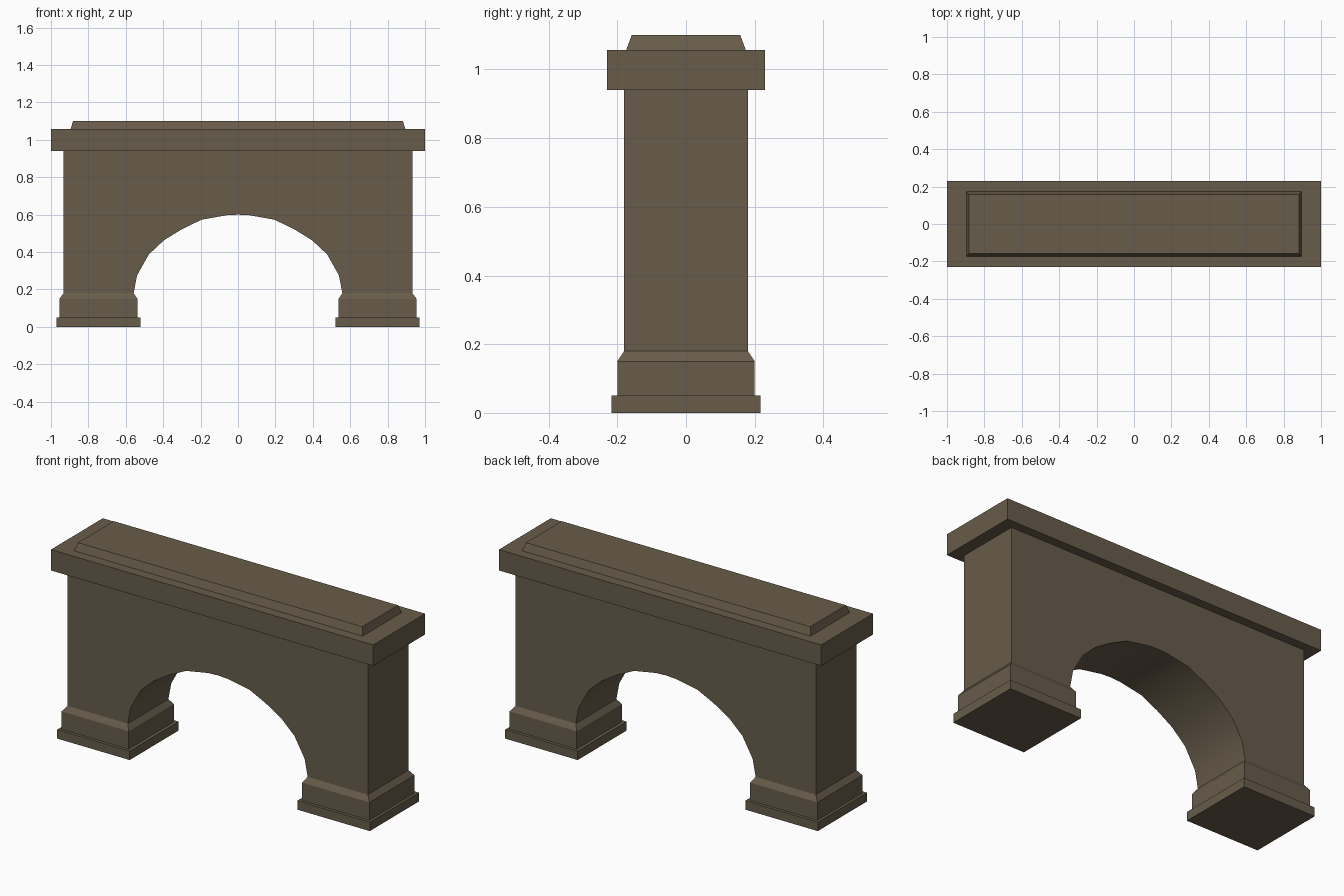
import bpy, bmesh, math

if "Cube" in bpy.data.objects:
    bpy.data.objects.remove(bpy.data.objects["Cube"])

stone = bpy.data.materials.new("brown stone")
stone.diffuse_color = (0.138, 0.107, 0.069, 1)
stone.use_nodes = True
stone.node_tree.nodes["Principled BSDF"].inputs["Base Color"].default_value = stone.diffuse_color


def finish(name, bm):
    bmesh.ops.recalc_face_normals(bm, faces=bm.faces[:])
    me = bpy.data.meshes.new(name)
    bm.to_mesh(me)
    bm.free()
    me.materials.append(stone)
    ob = bpy.data.objects.new(name, me)
    bpy.context.collection.objects.link(ob)
    return ob


def stack(name, rings, cap_bottom, cap_top):
    """Loft rectangles given as (x0, x1, half depth, z)."""
    bm = bmesh.new()
    loops = [[bm.verts.new(p) for p in
              ((x0, -y, z), (x1, -y, z), (x1, y, z), (x0, y, z))]
             for x0, x1, y, z in rings]
    for a, b in zip(loops, loops[1:]):
        for i in range(4):
            j = (i + 1) % 4
            bm.faces.new((a[i], a[j], b[j], b[i]))
    if cap_bottom:
        bm.faces.new(loops[0][::-1])
    if cap_top:
        bm.faces.new(loops[-1])
    return finish(name, bm)


# Stepped plinths under both piers
PLINTH = [(0.52, 0.97, 0.217, 0), (0.52, 0.97, 0.217, 0.05),
          (0.538, 0.955, 0.2, 0.05), (0.538, 0.955, 0.2, 0.15),
          (0.558, 0.932, 0.18, 0.18)]
stack("right_plinth", PLINTH, True, False)
stack("left_plinth", [(-b, -a, y, z) for a, b, y, z in PLINTH], True, False)

# Arched wall: half profile mirrored, then given depth
half = [(0.06, 0.597), (0.195, 0.573), (0.30, 0.522), (0.396, 0.463),
        (0.477, 0.387), (0.54, 0.275), (0.558, 0.18)]
arch = [(-x, z) for x, z in reversed(half)] + [(0, 0.6)] + half
outline = arch + [(0.932, 0.18), (0.932, 0.94), (-0.932, 0.94), (-0.932, 0.18)]
bm = bmesh.new()
front = [bm.verts.new((x, -0.18, z)) for x, z in outline]
back = [bm.verts.new((x, 0.18, z)) for x, z in outline]
bm.faces.new(front)
bm.faces.new(back[::-1])
for i in range(len(outline)):
    j = (i + 1) % len(outline)
    bm.faces.new((front[i], front[j], back[j], back[i]))
wall = finish("arched_wall", bm)
bpy.context.view_layer.objects.active = wall
wall.select_set(True)
bpy.ops.object.shade_smooth_by_angle(angle=math.radians(30))

# Overhanging cornice with raised bevelled top
TOP = [(0.932, 0.18, 0.94), (1, 0.23, 0.94), (1, 0.23, 1.057),
       (0.895, 0.174, 1.057), (0.882, 0.158, 1.1)]
stack("cornice", [(-x, x, y, z) for x, y, z in TOP], False, True)
